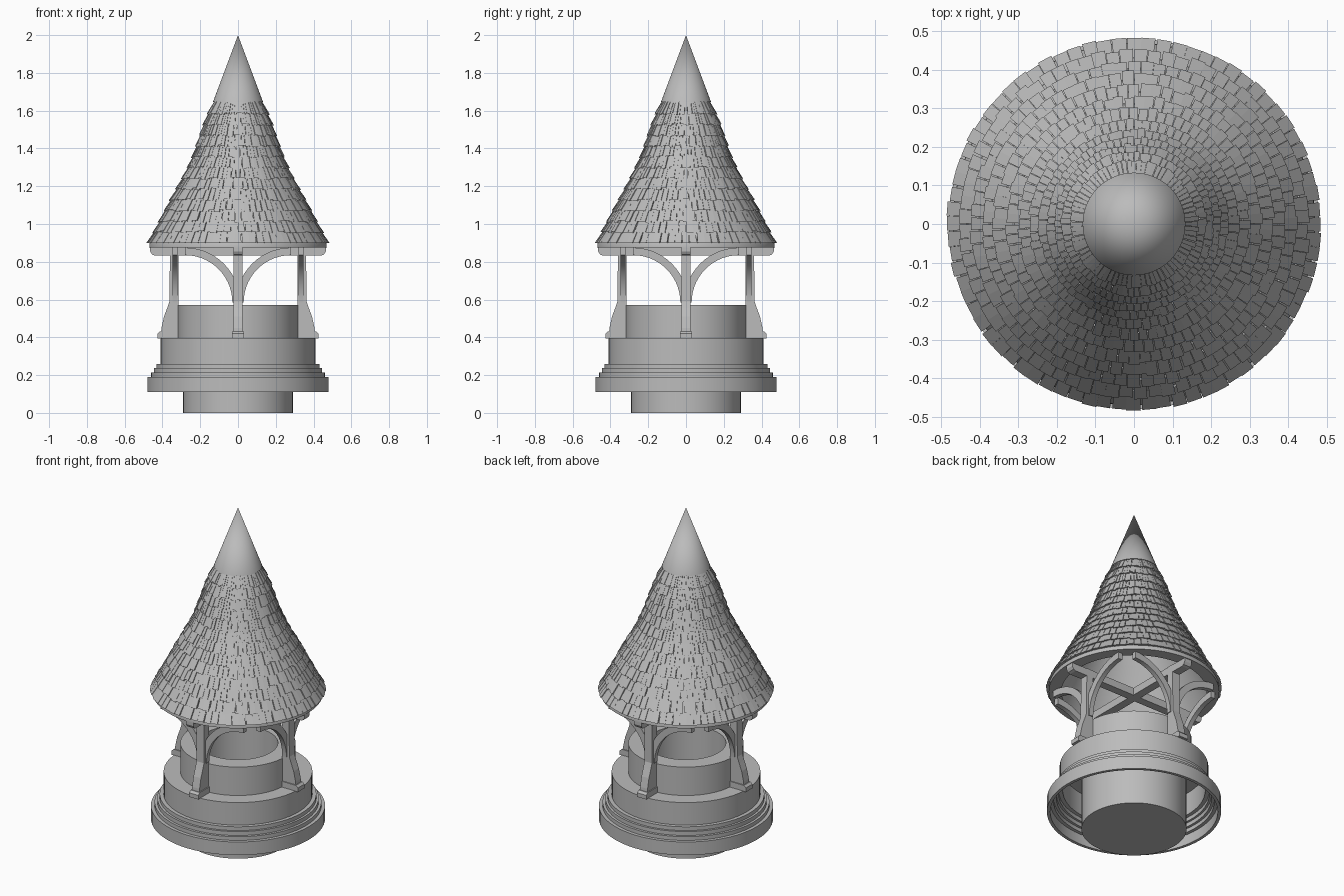
import bpy, bmesh, math, random
from mathutils import Matrix

random.seed(4)
cube = bpy.data.objects.get("Cube")
if cube:
    bpy.data.objects.remove(cube, do_unlink=True)

GREY = (0.5, 0.5, 0.5, 1)
stone = bpy.data.materials.new("plain grey")
stone.use_nodes = True
stone.diffuse_color = GREY
stone.node_tree.nodes["Principled BSDF"].inputs["Base Color"].default_value = GREY


def finish(name, bm, smooth=False):
    bmesh.ops.recalc_face_normals(bm, faces=bm.faces)
    mesh = bpy.data.meshes.new(name)
    bm.to_mesh(mesh)
    bm.free()
    mesh.materials.append(stone)
    if smooth:
        mesh.shade_smooth()
        mesh.set_sharp_from_angle(angle=math.radians(30))
    obj = bpy.data.objects.new(name, mesh)
    bpy.context.collection.objects.link(obj)
    return obj


def lathe(name, profile, sides=72, closed=True):
    """Turn an (r, z) profile around the z axis."""
    bm = bmesh.new()
    verts = [bm.verts.new((r, 0, z)) for r, z in profile]
    pairs = list(zip(verts, verts[1:]))
    if closed:
        pairs.append((verts[-1], verts[0]))
    edges = [bm.edges.new(p) for p in pairs]
    bmesh.ops.spin(bm, geom=verts + edges, cent=(0, 0, 0), axis=(0, 0, 1),
                   angle=math.tau, steps=sides, use_duplicate=False)
    bmesh.ops.remove_doubles(bm, verts=bm.verts, dist=0.0001)
    return finish(name, bm, True)


def plank(name, outline, thick, turn=0, mid=(0, 0, 0), smooth=False):
    """Extrude an (x, z) outline along y, then turn it around the z axis."""
    bm = bmesh.new()
    face = bm.faces.new([bm.verts.new((x, -thick / 2, z)) for x, z in outline])
    out = bmesh.ops.extrude_face_region(bm, geom=[face])
    bmesh.ops.translate(bm, vec=(0, thick, 0),
                        verts=[v for v in out["geom"] if isinstance(v, bmesh.types.BMVert)])
    bm.transform(Matrix.Rotation(turn, 4, "Z") @ Matrix.Translation(mid))
    return finish(name, bm, smooth)


# Stepped base, hollow underneath
steps = [(0.48, 0.11), (0.48, 0.19), (0.46, 0.19), (0.46, 0.213), (0.445, 0.213),
         (0.445, 0.237), (0.432, 0.237), (0.432, 0.26), (0.41, 0.26), (0.41, 0.397)]
inside = [(r - 0.018, max(0.11, z - 0.018)) for r, z in reversed(steps)]
lathe("stepped_base", steps + [(0.28, 0.397), (0.28, 0.379)] + inside)

# Shaft below and the open well wall above
lathe("well_shaft", [(0, 0), (0.29, 0), (0.29, 0.39), (0.22, 0.39), (0.22, 0.12), (0, 0.12)],
      closed=False)
lathe("well_wall", [(0.22, 0.38), (0.318, 0.38), (0.318, 0.57), (0.22, 0.57)])

# Four posts with flared feet and curved braces
post = [(0.315, 0.395), (0.41, 0.395), (0.405, 0.45), (0.392, 0.51), (0.375, 0.555),
        (0.363, 0.59), (0.36, 0.88), (0.315, 0.88)]
foot = [(0.315, 0.395), (0.425, 0.395), (0.425, 0.42), (0.412, 0.432), (0.315, 0.432)]


def arc(radius):
    return [(0.28 - radius * math.cos(t), 0.585 + radius * math.sin(t))
            for t in (math.pi / 2 * i / 14 for i in range(15))]


brace = arc(0.29) + arc(0.25)[::-1]
for i, side in enumerate(("left", "back", "right", "front")):
    turn = i * math.pi / 2
    plank(side + "_post", post, 0.05, turn)
    plank(side + "_post_foot", foot, 0.062, turn)
    for sign, label in ((1, "a"), (-1, "b")):
        shape = [(sign * x, z) for x, z in brace]
        plank(f"{side}_brace_{label}", shape, 0.028, turn + math.pi / 2, (0, -0.333, 0), True)

# Crossed tie beams with rounded lower ends
half = [(0.465, 0.878), (0.465, 0.855), (0.455, 0.838), (0.44, 0.833)]
beam = half + [(-x, z) for x, z in reversed(half)]
for i, label in enumerate(("cross", "depth")):
    plank(label + "_tie_beam", beam, 0.05, i * math.pi / 2)

# Flared roof shell with a flat eave
OUTLINE = [(0.485, 0.9), (0.43, 1.0), (0.38, 1.1), (0.325, 1.2), (0.282, 1.28),
           (0.245, 1.36), (0.208, 1.47), (0.182, 1.55), (0.132, 1.66), (0.09, 1.77)]


def roof_radius(z):
    for (r0, z0), (r1, z1) in zip(OUTLINE, OUTLINE[1:]):
        if z <= z1:
            return r0 + (r1 - r0) * (z - z0) / (z1 - z0)
    return OUTLINE[-1][0]


outer = [(r - 0.016, z) for r, z in OUTLINE]
inner = [(r - 0.04, z) for r, z in OUTLINE[::-1]]
lathe("roof_shell", [(0.47, 0.876)] + outer + inner + [(0.40, 0.876)])

# Overlapping rows of slightly uneven shingles
ROWS, COUNT = 13, 76
pitch = (1.64 - 0.9) / ROWS
bm = bmesh.new()
for row in range(ROWS):
    for k in range(COUNT):
        low = 0.9 + row * pitch + (random.uniform(-0.006, 0.006) if row else 0)
        high = 0.9 + (row + 1.25) * pitch
        centre = (k + row % 2 / 2 + random.uniform(-0.06, 0.06)) * math.tau / COUNT
        width = math.pi / COUNT * random.uniform(0.9, 0.99)
        proud = random.uniform(-0.004, 0.001)
        for v in bmesh.ops.create_cube(bm, size=2)["verts"]:
            sx, sy, sz = v.co
            z = high if sz > 0 else low
            r = roof_radius(z) + proud - (0.011 if sz > 0 else 0) - (0.016 if sx < 0 else 0)
            a = centre + sy * width
            v.co = (r * math.cos(a), r * math.sin(a), z)
finish("roof_shingles", bm)

# Smooth pointed cap
lathe("roof_cap", [(0, 1.645), (0.133, 1.645), (0, 2.0)], closed=False)
